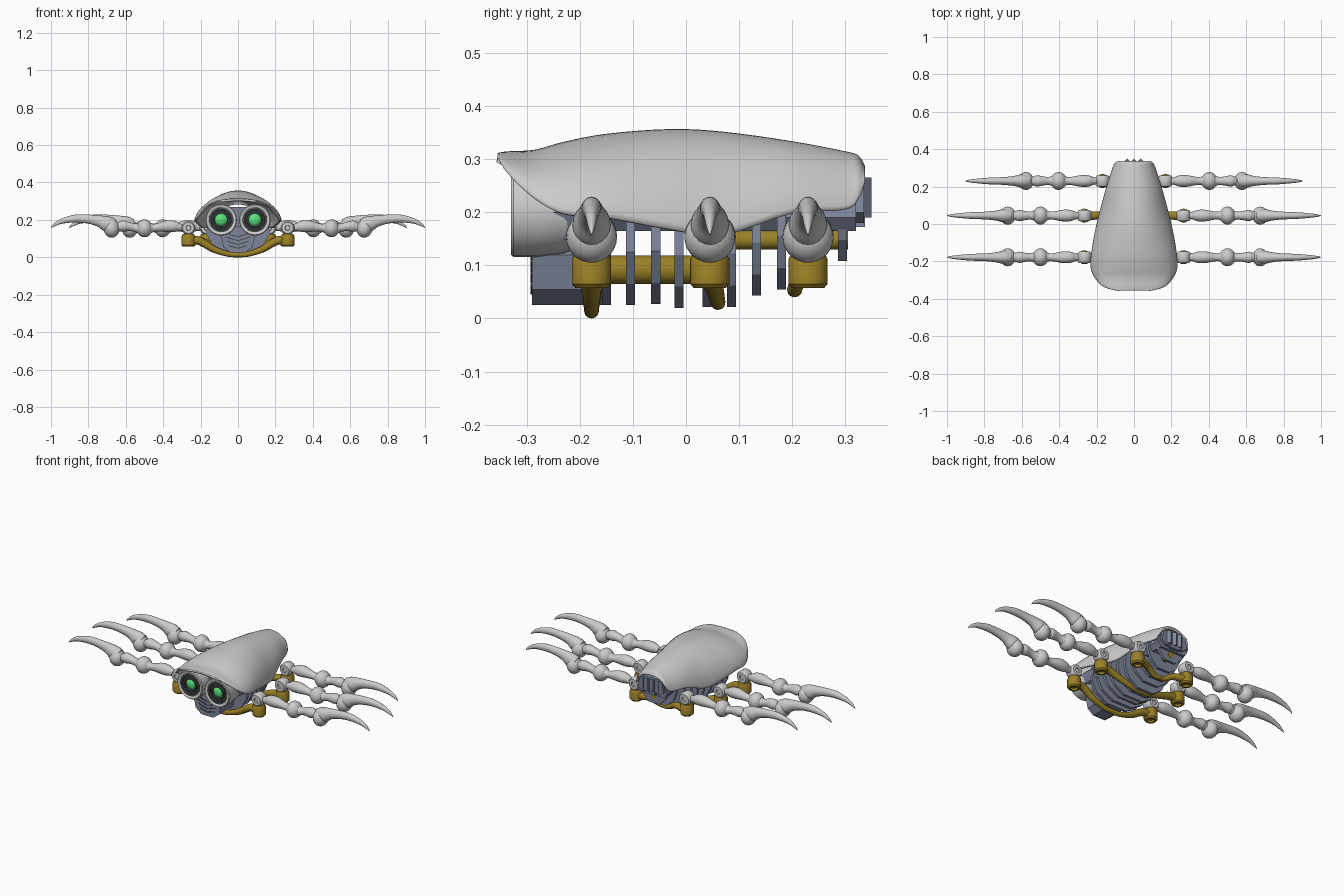
import bpy, bmesh, math
from mathutils import Vector, Matrix

if "Cube" in bpy.data.objects:
    bpy.data.objects.remove(bpy.data.objects["Cube"])


def material(name, c):
    m = bpy.data.materials.new(name)
    m.diffuse_color = (*c, 1)
    m.use_nodes = True
    m.node_tree.nodes["Principled BSDF"].inputs["Base Color"].default_value = m.diffuse_color
    return m


BRASS = material("brass", (0.33, 0.22, 0.02))
BLUE = material("slate_blue", (0.21, 0.24, 0.33))
DARK = material("dark_metal", (0.06, 0.07, 0.07))
GREEN = material("green_glass", (0.1, 0.75, 0.2))


def finish(name, bm, mat=None, smooth=True, angle=40):
    bmesh.ops.recalc_face_normals(bm, faces=bm.faces[:])
    me = bpy.data.meshes.new(name)
    bm.to_mesh(me)
    bm.free()
    ob = bpy.data.objects.new(name, me)
    bpy.context.collection.objects.link(ob)
    if mat:
        me.materials.append(mat)
    if smooth:
        bpy.ops.object.select_all(action='DESELECT')
        ob.select_set(True)
        bpy.context.view_layer.objects.active = ob
        bpy.ops.object.shade_smooth_by_angle(angle=math.radians(angle))
    return ob


def loft(bm, rings, closed=True, caps=True):
    vs = [[bm.verts.new(p) for p in r] for r in rings]
    n = len(vs[0])
    for a, b in zip(vs, vs[1:]):
        for i in range(n if closed else n - 1):
            j = (i + 1) % n
            bm.faces.new((a[i], a[j], b[j], b[i]))
    if caps:
        bm.faces.new(vs[0])
        bm.faces.new(vs[-1])


def spline(rows, k):
    """Catmull-Rom resample of rows of numbers."""
    out = []
    for i in range(len(rows) - 1):
        p = [rows[max(0, min(len(rows) - 1, i + d))] for d in (-1, 0, 1, 2)]
        for s in range(k):
            t = s / k
            out.append([0.5 * (2 * b + (c - a) * t + (2 * a - 5 * b + 4 * c - d) * t * t
                               + (3 * b - a - 3 * c + d) * t ** 3) for a, b, c, d in zip(*p)])
    return out + [list(rows[-1])]


def tube(name, rows, mat=None, k=4, n=20, flat=1.0):
    """Tube through (x, y, z, radius) rows lying mostly in xz."""
    rows = spline(rows, k)
    bm, rings = bmesh.new(), []
    for i, r in enumerate(rows):
        c = Vector(r[:3])
        t = Vector(rows[min(i + 1, len(rows) - 1)][:3]) - Vector(rows[max(i - 1, 0)][:3])
        t.normalize()
        v = t.cross(Vector((0, 1, 0))).normalized()
        u = v.cross(t)
        rad = max(r[3], 0.001)
        rings.append([c + rad * (flat * math.cos(a) * u + math.sin(a) * v)
                      for a in (2 * math.pi * j / n for j in range(n))])
    loft(bm, rings)
    return finish(name, bm, mat)


def lathe(name, prof, origin, axis, mat=None, n=28):
    """Revolve (radius, distance) profile round an axis."""
    rot = Vector((0, 0, 1)).rotation_difference(Vector(axis)).to_matrix()
    bm = bmesh.new()
    loft(bm, [[Vector(origin) + rot @ Vector((r * math.cos(a), r * math.sin(a), d))
               for a in (2 * math.pi * j / n for j in range(n))] for r, d in prof])
    return finish(name, bm, mat, angle=35)


def prism(name, half, y0, y1, mat):
    """Extrude a mirrored xz half-outline along y."""
    pts = list(half) + [(-x, z) for x, z in reversed(half)]
    bm = bmesh.new()
    loft(bm, [[(x, y, z) for x, z in pts] for y in (y0, y1)])
    return finish(name, bm, mat, smooth=False)


def box(name, c, size, mat, rot=None):
    bm = bmesh.new()
    bmesh.ops.create_cube(bm, size=1)
    m = Matrix.Translation(c) @ (rot or Matrix()) @ Matrix.Diagonal((*size, 1))
    bmesh.ops.transform(bm, matrix=m, verts=bm.verts[:])
    return finish(name, bm, mat, smooth=False)


# Domed back shell: y, top z, rim z, half width
rows = spline([(-.355, .312, .303, .10), (-.335, .315, .272, .165), (-.285, .318, .225, .212),
               (-.23, .333, .197, .232), (-.15, .348, .19, .228), (-.03, .357, .168, .207),
               (.07, .352, .157, .183), (.2, .334, .198, .147), (.30, .315, .205, .115),
               (.325, .307, .225, .103), (.337, .288, .255, .085)], 4)
bm, rings = bmesh.new(), []
for y, zt, zb, w in rows:
    rings.append([(w * math.sin(a), y, zb + (zt - zb) * math.cos(a) ** 1.15)
                  for a in (math.pi / 2 * (j / 16 - 1) * 0.9999 for j in range(33))])
loft(bm, rings, closed=False, caps=False)
shell = finish("back_shell", bm)
mod = shell.modifiers.new("thickness", 'SOLIDIFY')
mod.thickness, mod.offset = .012, -1
# make the thickness go inwards whichever way the open surface was oriented
top = max(shell.data.polygons, key=lambda p: p.center.z)
if top.normal.z < 0:
    shell.data.flip_normals()

# Belly ribs: y, bottom z, half width, top z
for i, (y, zb, w, zt) in enumerate([(-.15, .025, .17, .23), (-.105, .025, .17, .23), (-.057, .027, .165, .23),
                                    (-.013, .02, .16, .23), (.04, .022, .15, .23), (.086, .022, .14, .23),
                                    (.133, .043, .13, .24), (.18, .055, .12, .24), (.24, .08, .11, .24),
                                    (.295, .108, .095, .25)]):
    prism(f"belly_rib_{i}", [(.38 * w, zb), (.8 * w, zb + .04), (w, zb + .1), (.93 * w, zt)],
          y - .0085, y + .0085, BLUE)
prism("spine_block", [(.08, .165), (.1, .19), (.08, .25)], -.2, .32, BLUE)

# Tail plates
prism("tail_plate", [(.06, .18), (.085, .2), (.075, .26)], .31, .335, BLUE)
for i, x in enumerate((-.036, 0, .036)):
    box(f"tail_fin_{i}", (x, .333, .228), (.024, .024, .075), BLUE, Matrix.Rotation(math.pi / 4, 4, 'Z'))
box("tail_latch", (0, .322, .182), (.06, .03, .02), BLUE)

# Brass pipes inside the ribs
lathe("lower_pipe", [(.027, 0), (.027, .26)], (0, -.2, .092), (0, 1, 0), BRASS)
lathe("upper_pipe", [(.018, 0), (.018, .25)], (0, .055, .148), (0, 1, 0), BRASS)

# Jaw with chevron vents
prism("jaw", [(.04, .025), (.078, .055), (.092, .12), (.03, .165)], -.29, -.15, BLUE)
for i in range(4):
    z, w = .055 + i * .022, .05 + i * .009
    for s in (-1, 1):
        box(f"jaw_vent_{i}_{s}", (s * w / 2, -.29, z), (w, .006, .005), DARK,
            Matrix.Rotation(-s * .3, 4, 'Y'))
prism("head_block", [(.06, .125), (.15, .15), (.17, .2), (.1, .27)], -.25, -.14, BLUE)

for s in (-1, 1):
    side = "right" if s > 0 else "left"
    # Goggle eyes
    o = (s * .09, -.33, .2)
    lathe(f"{side}_eye_housing", [(.062, .03), (.066, .004), (.072, 0), (.08, 0), (.084, .005),
                                  (.084, .05), (.077, .1), (.06, .15)], o, (0, 1, 0))
    lathe(f"{side}_eye_bezel", [(.034, .022), (.034, .004), (.042, .004), (.044, .012), (.052, .012),
                                (.054, .003), (.066, .003), (.068, .022)], o, (0, 1, 0), DARK)
    lathe(f"{side}_eye_lens", [(.002, .002), (.016, .004), (.027, .009), (.034, .018)], o, (0, 1, 0), GREEN)

    # Legs: base x, y, and strut meeting point under the belly
    for leg, x0, y, yc, zc in (("front", .265, -.178, -.178, .014), ("middle", .265, .045, .06, .03),
                               ("rear", .168, .23, .205, .054)):
        n = f"{side}_{leg}"
        dx = x0 - .265

        def P(x, z, r):
            return (s * (x + dx), y, z, r)

        # Brass hip cup and belly strut
        lathe(n + "_hip_cup", [(.018, .012), (.02, 0), (.03, 0), (.037, .008), (.037, .055), (.03, .067), (.015, .07)],
              (s * x0, y, .057), (0, 0, 1), BRASS)
        tube(n + "_strut", [(s * x0, y, .09, .024), (s * x0 * .78, y, .088, .022),
                            (s * x0 * .5, (y + yc) / 2, zc + .03, .018), (s * x0 * .2, yc, zc + .003, .014),
                            (0, yc, zc, .014)], BRASS, n=12)
        # Hip ring
        lathe(n + "_hip_post", [(.016, 0), (.016, .04)], (s * x0, y, .115), (0, 0, 1))
        lathe(n + "_hip_ring", [(.012, .006), (.014, 0), (.03, 0), (.037, .01), (.037, .05),
                                (.03, .06), (.014, .06), (.012, .054)], (s * x0, y - .03, .157), (0, 1, 0))
        # Upper and lower bones
        tube(n + "_upper_bone", [P(.285, .157, .018), P(.31, .16, .02), P(.34, .165, .03), P(.38, .166, .031),
                                 P(.43, .16, .022), P(.455, .157, .022), P(.475, .156, .034)])
        tube(n + "_lower_bone", [P(.52, .156, .034), P(.55, .158, .022), P(.58, .164, .024), P(.615, .166, .03),
                                 P(.635, .162, .024), P(.66, .158, .03)])
        # Ball joints
        for b, x, z in (("knee", .5, .155), ("ankle", .675, .153)):
            bm = bmesh.new()
            bmesh.ops.create_uvsphere(bm, u_segments=24, v_segments=14, radius=.048)
            bmesh.ops.transform(bm, matrix=Matrix.Translation((s * (x + dx), y, z)) @ Matrix.Diagonal((.88, 1, 1, 1)),
                                verts=bm.verts[:])
            finish(f"{n}_{b}_ball", bm)
        # Curved claw
        tube(n + "_claw", [P(.665, .165, .04), P(.70, .178, .042), P(.74, .193, .031), P(.80, .204, .024),
                           P(.87, .207, .021), P(.94, .194, .014), P(.98, .174, .008), P(1.0, .157, .001)], flat=.85)
